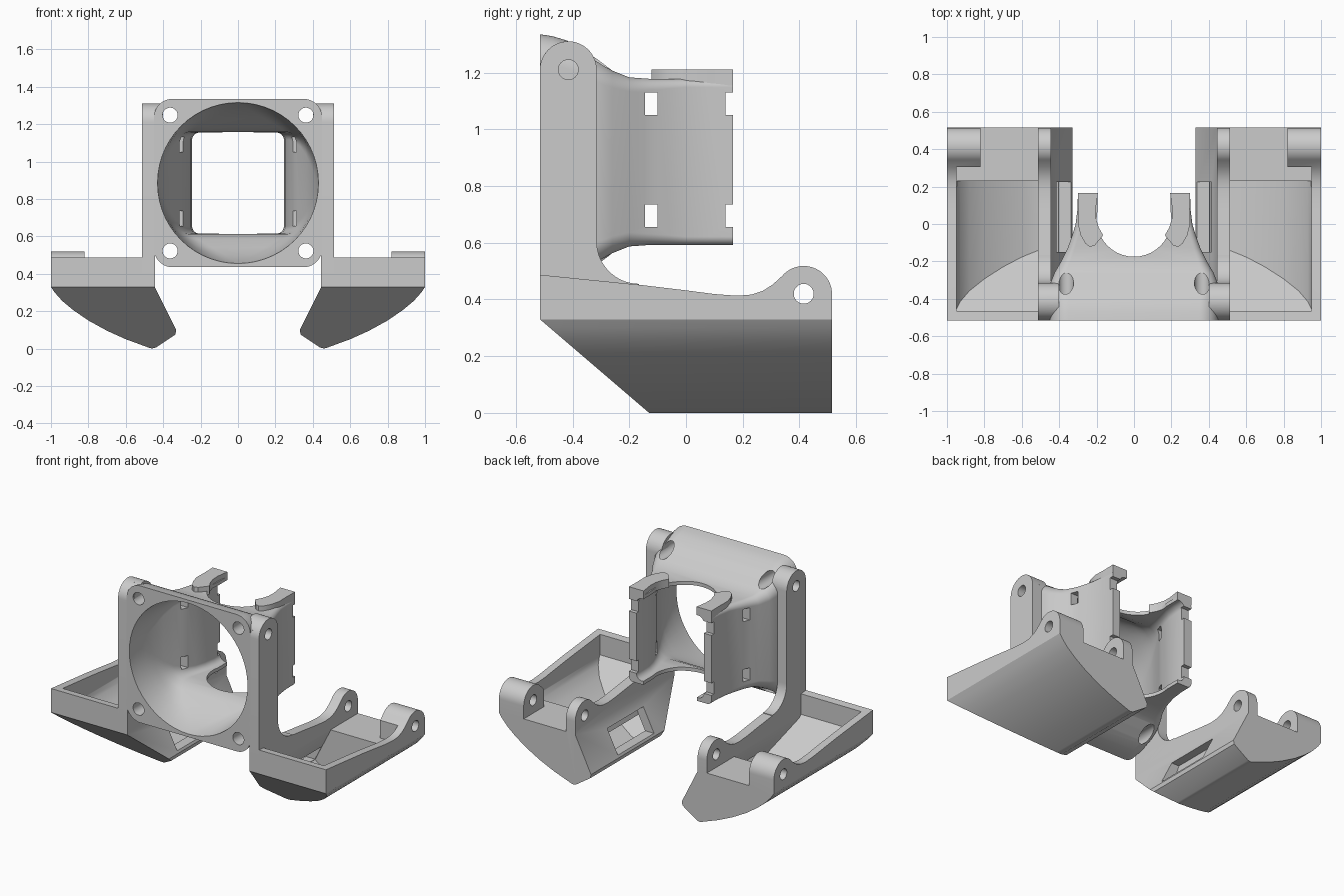
import bpy, bmesh, math
from mathutils import Vector

if "Cube" in bpy.data.objects:
    bpy.data.objects.remove(bpy.data.objects["Cube"], do_unlink=True)

GREY = (0.6, 0.6, 0.6, 1.0)
plastic = bpy.data.materials.new("grey plastic")
plastic.use_nodes = True
plastic.diffuse_color = GREY
plastic.node_tree.nodes["Principled BSDF"].inputs["Base Color"].default_value = GREY

MID = 0.885    # height of the fan axis
FRONT, BACK = -0.515, 0.515


def finish(name, bm):
    bmesh.ops.recalc_face_normals(bm, faces=bm.faces)
    mesh = bpy.data.meshes.new(name)
    bm.to_mesh(mesh)
    bm.free()
    obj = bpy.data.objects.new(name, mesh)
    bpy.context.collection.objects.link(obj)
    mesh.materials.append(plastic)
    return obj


def prism(name, pts, axis, a, b):
    """Extrude a 2D outline along an axis from a to b."""
    place = {"x": lambda p: (a, p[0], p[1]),
             "y": lambda p: (p[0], a, p[1]),
             "z": lambda p: (p[0], p[1], a)}[axis]
    bm = bmesh.new()
    face = bm.faces.new([bm.verts.new(place(p)) for p in pts])
    step = Vector([(b - a) * (axis == k) for k in "xyz"])
    new = bmesh.ops.extrude_face_region(bm, geom=[face])["geom"]
    bmesh.ops.translate(bm, vec=step, verts=[v for v in new if isinstance(v, bmesh.types.BMVert)])
    return finish(name, bm)


def arc(cx, cy, r, start, end, n=16):
    angles = [math.radians(start + (end - start) * i / n) for i in range(n + 1)]
    return [(cx + r * math.cos(t), cy + r * math.sin(t)) for t in angles]


def rod(axis, cx, cy, r, a, b):
    return prism("cutter", arc(cx, cy, r, 0, 360, 40)[:-1], axis, a, b)


def box(x0, x1, y0, y1, z0, z1):
    return prism("cutter", [(x0, y0), (x1, y0), (x1, y1), (x0, y1)], "z", z0, z1)


def apply(obj, mod):
    bpy.context.view_layer.objects.active = obj
    bpy.ops.object.modifier_apply(modifier=mod.name)


def boolean(obj, tool, kind="DIFFERENCE"):
    mod = obj.modifiers.new("cut", "BOOLEAN")
    mod.operation, mod.solver, mod.object = kind, "EXACT", tool
    apply(obj, mod)
    bpy.data.objects.remove(tool, do_unlink=True)


def mirror(obj):
    apply(obj, obj.modifiers.new("mirror", "MIRROR"))


def shade(obj):
    bpy.ops.object.select_all(action="DESELECT")
    obj.select_set(True)
    bpy.context.view_layer.objects.active = obj
    bpy.ops.object.shade_smooth_by_angle(angle=math.radians(32))


def loft(name, stations):
    """Join rounded-rectangle rings given as (y, half width, half height, corner radius)."""
    bm = bmesh.new()
    rings = []
    for y, hx, hz, r in stations:
        ring = []
        for sx, sz, start in ((1, 1, 0), (-1, 1, 90), (-1, -1, 180), (1, -1, 270)):
            for x, z in arc(sx * (hx - r), MID + sz * (hz - r), r, start, start + 90, 14):
                ring.append(bm.verts.new((x, y, z)))
        rings.append(ring)
    count = len(rings[0])
    for low, high in zip(rings, rings[1:]):
        for i in range(count):
            j = (i + 1) % count
            bm.faces.new((low[i], low[j], high[j], high[i]))
    bm.faces.new(rings[0])
    bm.faces.new(rings[-1])
    return finish(name, bm)


# Central duct: square fan plate narrowing to a small rounded rectangle
duct = loft("fan_duct", [
    (FRONT, .45, .45, .1), (-.47, .45, .443, .1), (-.42, .45, .428, .1), (-.36, .45, .395, .09),
    (-.31, .445, .36, .08), (-.26, .425, .322, .06), (-.2, .39, .298, .05), (-.13, .355, .293, .04),
    (-.06, .33, .293, .035), (.0, .312, .293, .03), (.08, .302, .293, .03), (.165, .3, .293, .03)])
boolean(duct, loft("cutter", [
    (-.6, .43, .43, .429), (FRONT, .43, .43, .429), (-.45, .425, .415, .40), (-.38, .41, .385, .34),
    (-.31, .39, .345, .25), (-.25, .365, .3, .15), (-.19, .335, .273, .08), (-.12, .3, .27, .05),
    (-.05, .275, .27, .04), (.02, .255, .27, .04), (.1, .246, .27, .04), (.25, .245, .27, .04)]))

# Round clearance through the rear floor and roof
boolean(duct, rod("z", 0, .025, .2, .4, 1.4))
boolean(duct, box(-.195, .195, .03, .4, .4, 1.4))

# Fan screw holes and side wall windows
for sx in (-1, 1):
    for sz in (-1, 1):
        boolean(duct, rod("y", sx * .363, MID + sz * .363, .04, -.7, -.2))
for z in (.655, 1.05):
    boolean(duct, box(-.6, .6, -.145, -.1, z, z + .08))
    boolean(duct, box(-.6, .6, .14, .3, z, z + .08))
shade(duct)

# Crescent clips standing on the side walls
clip = prism("crescent_clip", [
    (.3, .165), (.298, .08), (.3, .0), (.285, -.06), (.26, -.105), (.235, -.122), (.21, -.115),
    (.165, -.06), (.188, -.02), (.203, .03), (.205, .08), (.193, .165)], "z", 1.155, 1.21)
mirror(clip)
shade(clip)

# Upright arms with pivot eyes
arm = prism("upright_arm", [(FRONT, .35)] + arc(-.415, 1.21, .1, 180, 0, 24)
            + arc(-.165, .605, .15, 180, 270) + [(-.165, .35)], "x", .445, .512)
boolean(arm, rod("x", -.415, 1.21, .1, .4, .46), "UNION")
boolean(arm, rod("x", -.415, 1.21, .035, .3, .6))
mirror(arm)
shade(arm)

# Side air scoop: side outline intersected with the front outline
scoop = prism("side_scoop", [
    (-.13, 0), (FRONT, .33), (FRONT, .487), (-.15, .45), (.0, .432), (.1, .419), (.18, .413),
    (.23, .417), (.27, .43), (.305, .452)] + arc(.415, .418, .1, 140, 0, 20)
    + [(BACK, 0)], "x", .3, 1.05)
outline = [(.445, .7), (.445, .33), (.33, .1), (.335, .075), (.44, .005), (.46, .0), (.48, .006),
           (.6, .05), (.7, .095), (.8, .15), (.88, .205), (.94, .255), (.98, .3), (1, .33), (1, .7)]
boolean(scoop, prism("cutter", outline, "y", -.7, .7), "INTERSECT")

# Hollow inside, following the slanted nose and curved belly
hollow = prism("cutter", [(-.465, .8), (-.465, .347), (-.13, .06), (.23, .06), (.23, .8)],
               "x", .2, 1.1)
inner = [(.512, .75), (.512, .33), (.4, .11), (.47, .055), (.6, .1), (.7, .145), (.8, .2),
         (.88, .255), (.93, .305), (.95, .34), (.95, .75)]
boolean(hollow, prism("cutter", inner, "y", -.8, .8), "INTERSECT")
boolean(scoop, hollow)

# Air outlet slot in the inward face
boolean(scoop, prism("cutter", [(.28, .115), (.28, .27), (.47, .27), (.42, .115)], "y", -.15, .225))

# Hinge notch between the rear lugs, and the hinge pin hole
boolean(scoop, box(.512, .95, .2, .305, .335, .7))
boolean(scoop, box(.512, .82, .25, .7, .335, .7))
boolean(scoop, rod("x", .415, .42, .035, .3, 1.2))
mirror(scoop)
shade(scoop)
